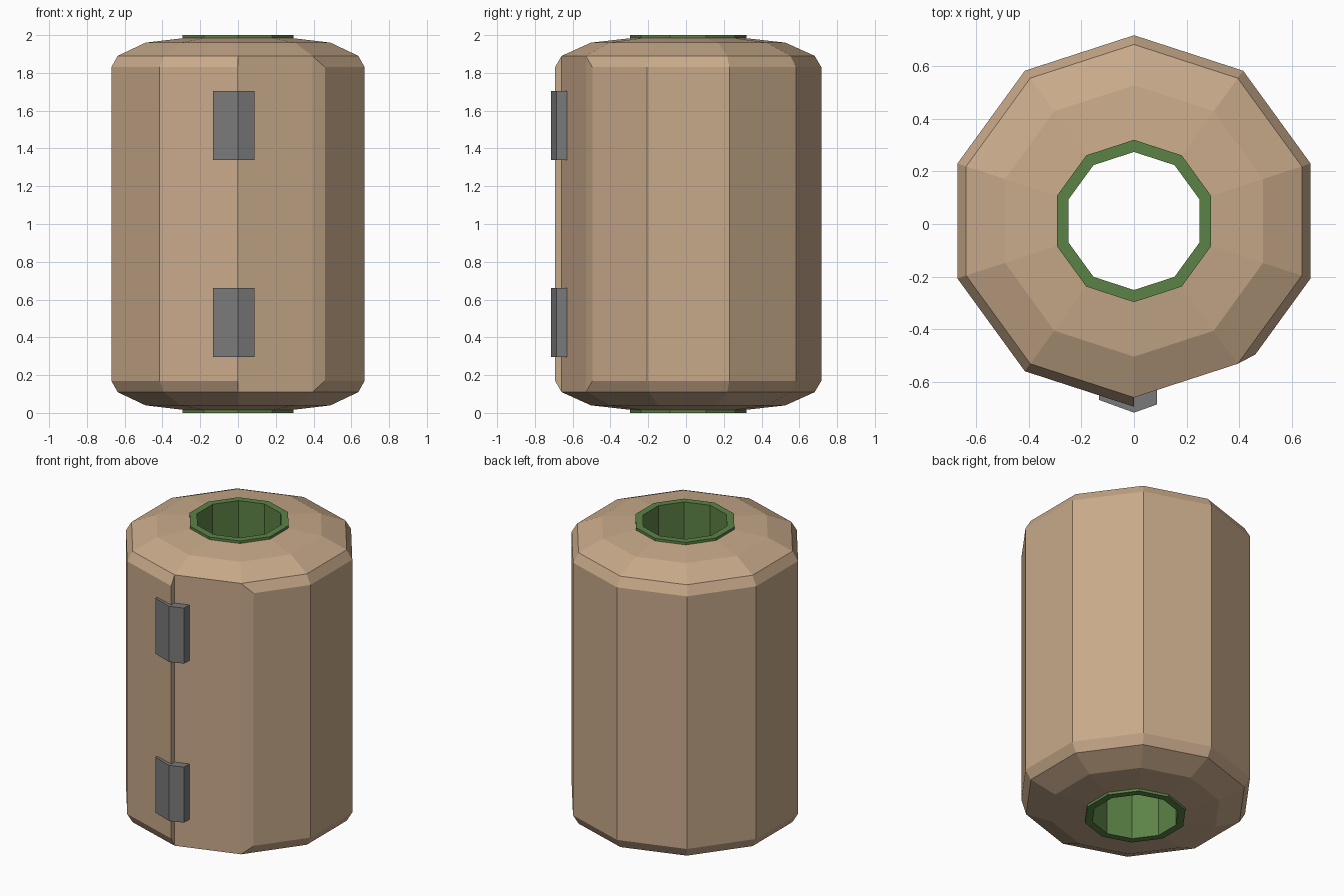
import bpy, bmesh, math

if "Cube" in bpy.data.objects:
    bpy.data.objects.remove(bpy.data.objects["Cube"])

CY = 0.0115   # the drum axis sits slightly behind the origin
N = 10


def material(name, rgb):
    m = bpy.data.materials.new(name)
    m.diffuse_color = (*rgb, 1)
    m.use_nodes = True
    m.node_tree.nodes["Principled BSDF"].inputs["Base Color"].default_value = m.diffuse_color
    return m


tan = material("tan_wood", (0.575, 0.40, 0.254))
green = material("green_lining", (0.107, 0.223, 0.061))
grey = material("grey_metal", (0.195, 0.195, 0.195))


def finish(bm, name, mat):
    bmesh.ops.recalc_face_normals(bm, faces=bm.faces[:])
    me = bpy.data.meshes.new(name)
    bm.to_mesh(me)
    bm.free()
    me.materials.append(mat)
    ob = bpy.data.objects.new(name, me)
    bpy.context.collection.objects.link(ob)
    return ob


def ring(bm, r, z):
    # vertex 0 points to the front, then goes round by the right side
    return [bm.verts.new((r * math.sin(2 * math.pi * k / N),
                          CY - r * math.cos(2 * math.pi * k / N), z)) for k in range(N)]


def bridge(bm, a, b, sides=range(N)):
    for k in sides:
        j = (k + 1) % N
        bm.faces.new((a[k], a[j], b[j], b[k]))


# Drum body: chamfered ten-sided shell, front right panel sunk behind a step
bm = bmesh.new()
half = [(0.295, 0.015), (0.515, 0.04), (0.67, 0.11), (0.705, 0.17)]
profile = half + [(r, 2 - z) for r, z in reversed(half)]
rings = [ring(bm, r, z) for r, z in profile]
lo, wlo, whi, hi = rings[2:6]
for w in (wlo, whi):                       # panel edge slides along the next side
    w[1].co = w[1].co.lerp(w[2].co, 0.18)
for i in range(len(rings)):
    a, b = rings[i], rings[(i + 1) % len(rings)]
    bridge(bm, a, b, range(1, N) if i in (2, 3, 4) else range(N))
bm.faces.new((lo[0], lo[1], hi[1], hi[0]))        # sunken panel
bm.faces.new((lo[1], wlo[1], whi[1], hi[1]))      # sloped edge of the panel
bm.faces.new((lo[0], wlo[0], whi[0], hi[0]))      # step at the seam
finish(bm, "drum_body", tan)

# Lining tube through the middle
bm = bmesh.new()
tube = [ring(bm, r, z) for r, z in ((0.308, 0), (0.308, 2), (0.262, 2), (0.262, 0))]
for i in range(4):
    bridge(bm, tube[i], tube[(i + 1) % 4])
finish(bm, "lining_tube", green)

# Hinges: bent plates over the front seam
section = [(-0.132, -0.668), (0, -0.716), (0.087, -0.685), (0.087, -0.628),
           (0, -0.655), (-0.132, -0.63)]
for name, z0, z1 in (("lower_hinge", 0.295, 0.66), ("upper_hinge", 1.34, 1.705)):
    bm = bmesh.new()
    a, b = [[bm.verts.new((x, y, z)) for x, y in section] for z in (z0, z1)]
    bm.faces.new(a)
    bm.faces.new(b)
    for k in range(6):
        j = (k + 1) % 6
        bm.faces.new((a[k], a[j], b[j], b[k]))
    finish(bm, name, grey)
